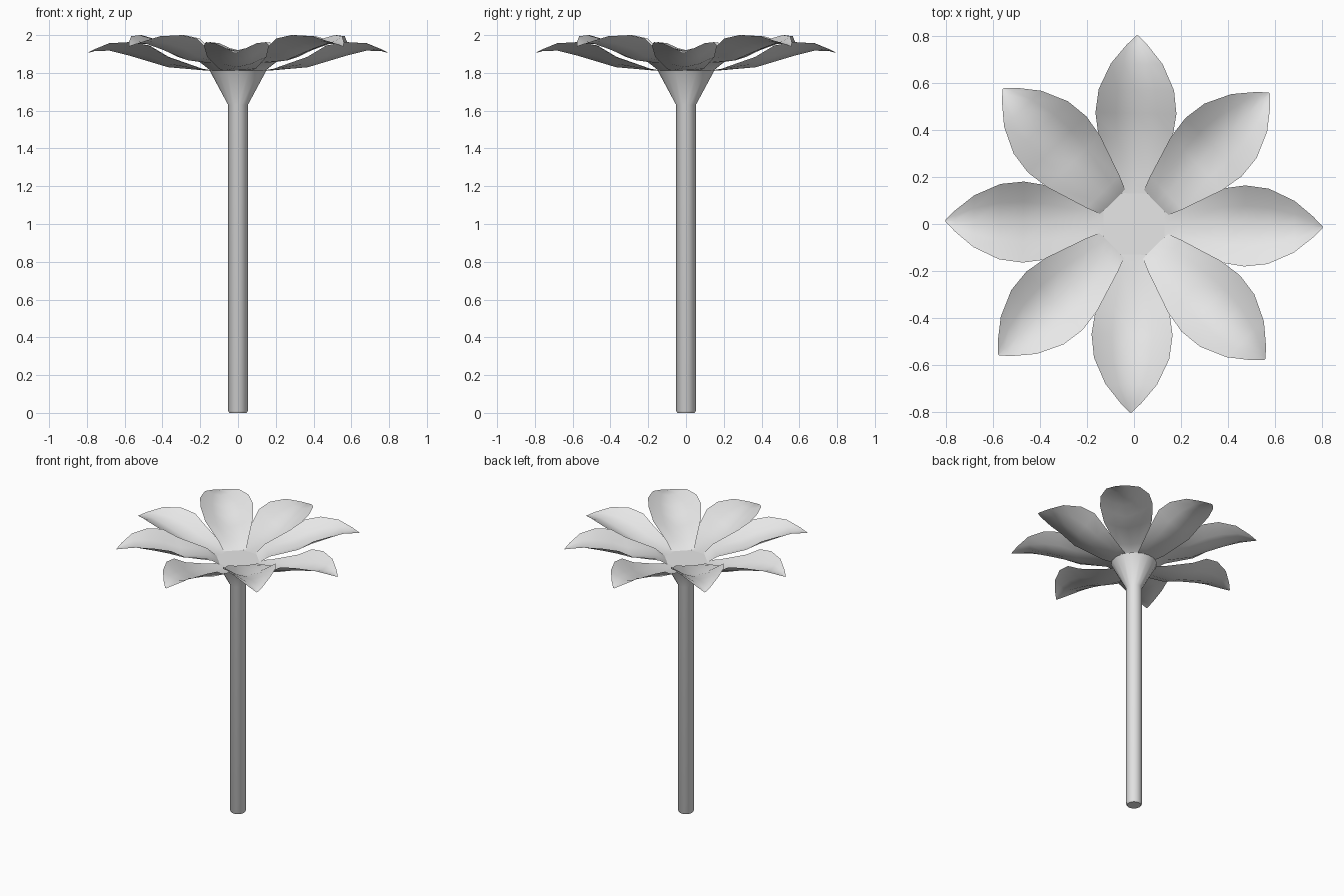
import bpy, bmesh, math
from mathutils import Matrix

cube = bpy.data.objects.get("Cube")
if cube:
    bpy.data.objects.remove(cube, do_unlink=True)

grey = bpy.data.materials.new("pale grey")
grey.use_nodes = True
grey.diffuse_color = (0.8, 0.8, 0.8, 1)
grey.node_tree.nodes["Principled BSDF"].inputs["Base Color"].default_value = (0.8, 0.8, 0.8, 1)


def finish(name, bm, angle):
    """Turn a bmesh into a smooth shaded object."""
    mesh = bpy.data.meshes.new(name)
    bm.to_mesh(mesh)
    bm.free()
    mesh.materials.append(grey)
    obj = bpy.data.objects.new(name, mesh)
    bpy.context.collection.objects.link(obj)
    bpy.ops.object.select_all(action="DESELECT")
    obj.select_set(True)
    bpy.context.view_layer.objects.active = obj
    bpy.ops.object.shade_smooth_by_angle(angle=math.radians(angle))
    return obj


# Stem: lathe of (radius, z), flaring into the flat flower centre
def build_stem(sides=16):
    profile = [(0.045, 0), (0.052, 0.01), (0.052, 1.63), (0.15, 1.812)]
    bm = bmesh.new()
    rings = []
    for r, z in profile:
        rings.append([bm.verts.new((r * math.cos(a), r * math.sin(a), z))
                      for a in (math.tau * i / sides for i in range(sides))])
    for low, high in zip(rings, rings[1:]):
        for i in range(sides):
            j = (i + 1) % sides
            bm.faces.new((low[i], low[j], high[j], high[i]))
    bm.faces.new(rings[0][::-1])
    bm.faces.new(rings[-1])
    finish("stem", bm, 40)


# Petal: stations of (distance, half width, centre z, edge z)
STATIONS = [(0.13, 0.074, 1.812, 1.812), (0.19, 0.098, 1.814, 1.822),
            (0.37, 0.157, 1.83, 1.885), (0.47, 0.172, 1.86, 1.945),
            (0.57, 0.16, 1.89, 1.963), (0.68, 0.11, 1.918, 1.957),
            (0.76, 0.045, 1.915, 1.925), (0.80, 0.004, 1.904, 1.904)]


def build_petal(name, angle, lift):
    bm = bmesh.new()
    rows = []
    for k, (r, w, centre, edge) in enumerate(STATIONS):
        up = lift if k else 0
        rows.append([bm.verts.new((r, w * t, centre + (edge - centre) * abs(t) ** 1.6 + up))
                     for t in (-1, -0.5, 0, 0.5, 1)])
    for a, b in zip(rows, rows[1:]):
        for i in range(len(a) - 1):
            bm.faces.new((a[i], b[i], b[i + 1], a[i + 1]))
    bm.transform(Matrix.Rotation(angle, 4, "Z"))
    finish(name, bm, 80)


build_stem()

# Lower ring of four petals, with a raised ring of four between them
for i in range(4):
    quarter = math.tau * i / 4 - math.radians(1)
    build_petal(f"lower_petal_{i + 1}", quarter, 0)
    build_petal(f"upper_petal_{i + 1}", quarter + math.tau / 8, 0.037)
